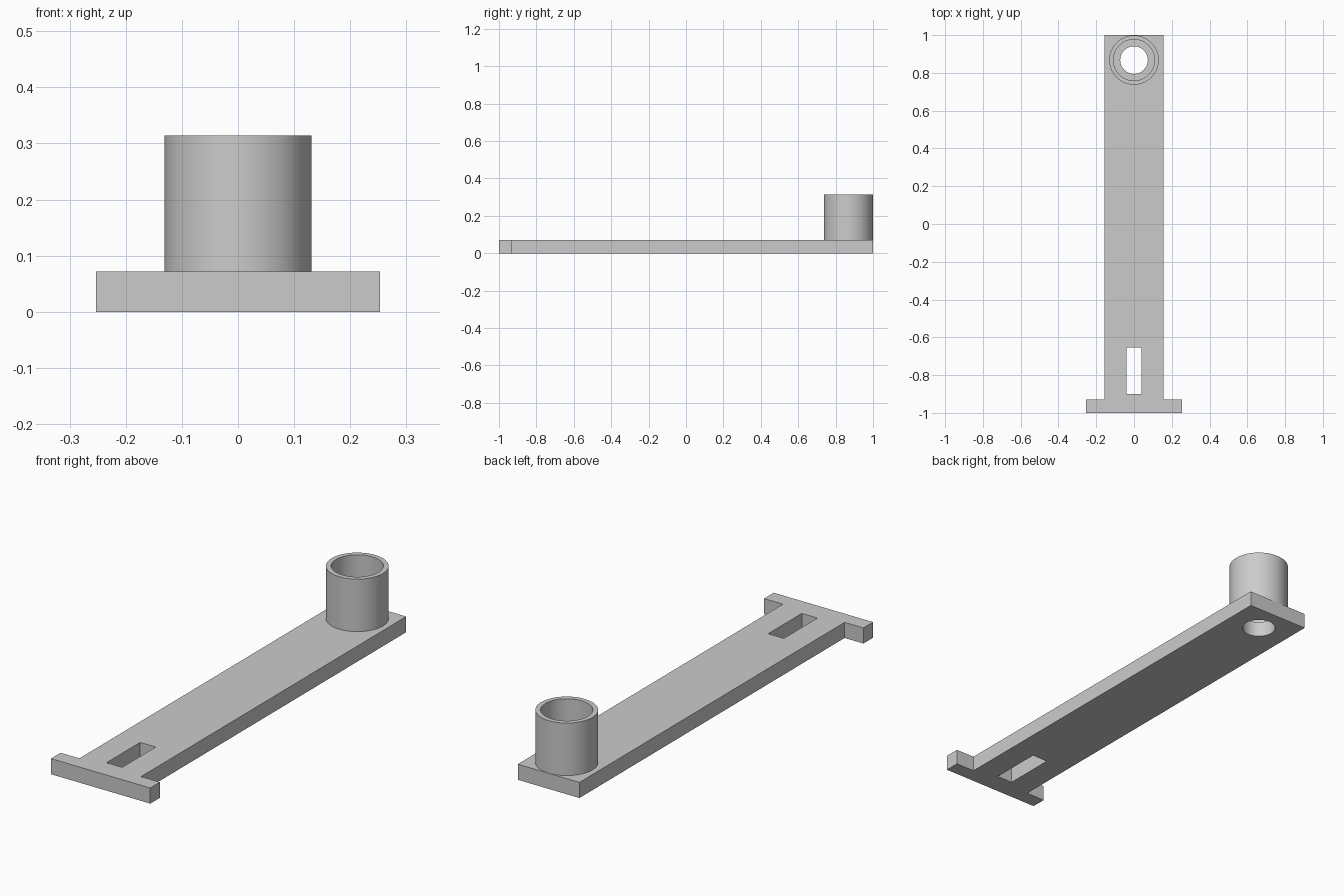
import bpy, bmesh, math

cube = bpy.data.objects.get("Cube")
if cube:
    bpy.data.objects.remove(cube, do_unlink=True)

THICK = 0.072      # plate thickness
TOP = 0.314        # top of the tube
TUBE_Y = 0.868     # tube axis
SEGMENTS = 64

grey = bpy.data.materials.new("plain grey")
grey.use_nodes = True
grey.diffuse_color = (0.6, 0.6, 0.6, 1)
grey.node_tree.nodes["Principled BSDF"].inputs["Base Color"].default_value = (0.6, 0.6, 0.6, 1)


def make_object(name, bm):
    bmesh.ops.recalc_face_normals(bm, faces=bm.faces)
    mesh = bpy.data.meshes.new(name)
    bm.to_mesh(mesh)
    bm.free()
    mesh.materials.append(grey)
    obj = bpy.data.objects.new(name, mesh)
    bpy.context.collection.objects.link(obj)
    return obj


def prism(name, outline, z0, z1):
    bm = bmesh.new()
    face = bm.faces.new([bm.verts.new((x, y, z0)) for x, y in outline])
    result = bmesh.ops.extrude_face_region(bm, geom=[face])
    verts = [g for g in result["geom"] if isinstance(g, bmesh.types.BMVert)]
    bmesh.ops.translate(bm, verts=verts, vec=(0, 0, z1 - z0))
    return make_object(name, bm)


def cut(target, cutter):
    cutter.hide_render = True
    mod = target.modifiers.new("cut", 'BOOLEAN')
    mod.operation = 'DIFFERENCE'
    mod.solver = 'EXACT'
    mod.object = cutter
    bpy.context.view_layer.objects.active = target
    bpy.ops.object.modifier_apply(modifier=mod.name)
    bpy.data.objects.remove(cutter, do_unlink=True)


def smooth(obj):
    bpy.ops.object.select_all(action='DESELECT')
    obj.select_set(True)
    bpy.context.view_layer.objects.active = obj
    bpy.ops.object.shade_smooth_by_angle(angle=math.radians(30))


def circle(radius):
    angles = [2 * math.pi * i / SEGMENTS for i in range(SEGMENTS)]
    return [(radius * math.cos(a), TUBE_Y + radius * math.sin(a)) for a in angles]


# T-shaped arm: half outline mirrored across x
half = [(0.253, -1), (0.253, -0.93), (0.157, -0.93), (0.157, 1)]
arm = prism("arm_plate", half + [(-x, y) for x, y in reversed(half)], 0, THICK)

# Rectangular slot near the crossbar and round hole below the tube
slot = [(-0.04, -0.9), (0.04, -0.9), (0.04, -0.655), (-0.04, -0.655)]
cut(arm, prism("slot_cutter", slot, -0.1, 0.2))
cut(arm, prism("hole_cutter", circle(0.073), -0.1, 0.2))
smooth(arm)

# Hollow tube, seated slightly into the plate
tube = prism("tube", circle(0.131), THICK - 0.01, TOP)
cut(tube, prism("bore_cutter", circle(0.109), -0.1, 0.5))
smooth(tube)
